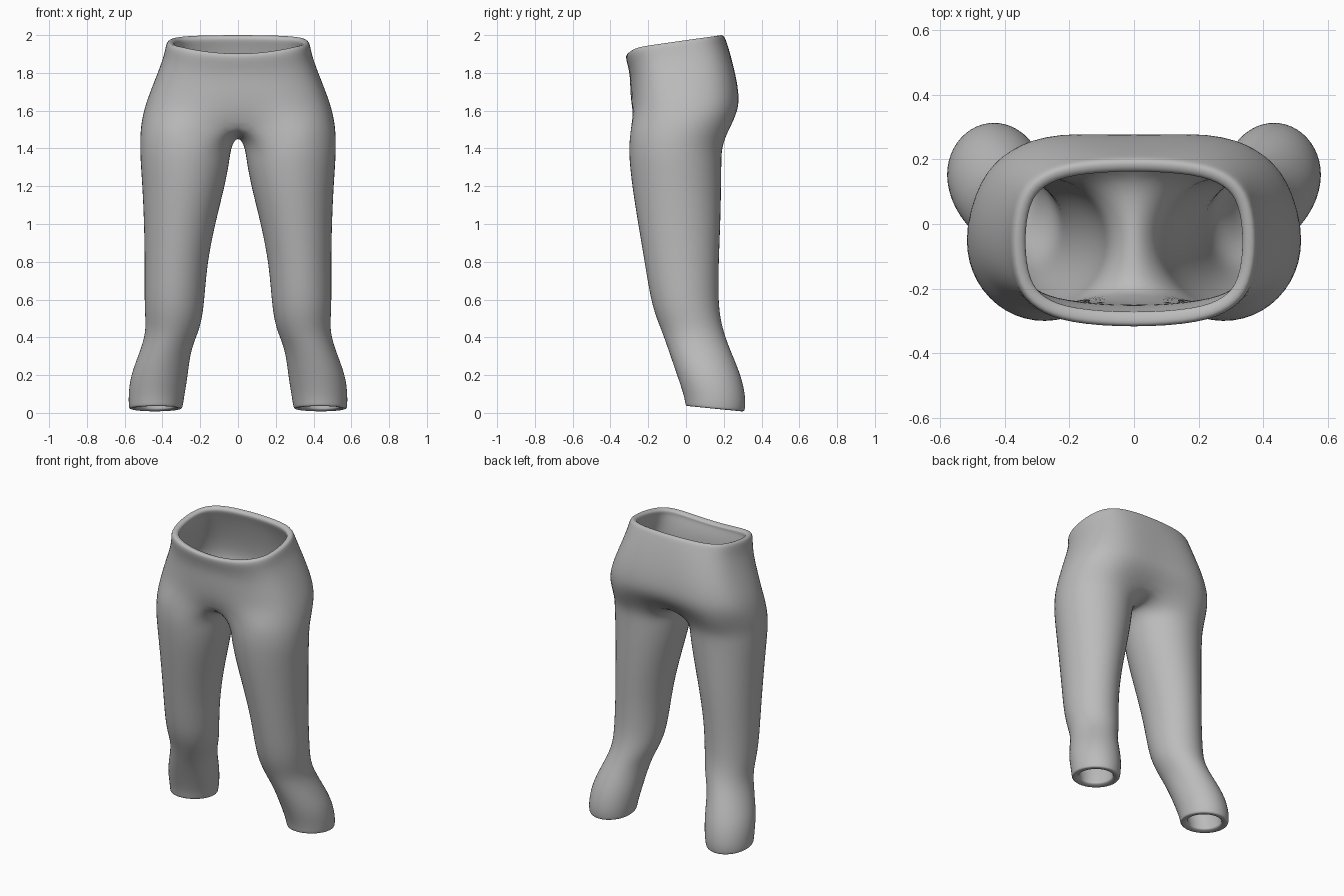
import bpy, bmesh
from math import cos, sin, radians, copysign

cube = bpy.data.objects.get("Cube")
if cube:
    bpy.data.objects.remove(cube, do_unlink=True)

grey = bpy.data.materials.new("cloth_grey")
grey.use_nodes = True
grey.diffuse_color = (0.5, 0.5, 0.5, 1)
grey.node_tree.nodes["Principled BSDF"].inputs["Base Color"].default_value = grey.diffuse_color

SIDES = 12   # points around a leg
HALF = 9     # points of half a hip ring, front centre to back centre


def power(v, e):
    return copysign(abs(v) ** e, v)


def leg_ring(z, inner, outer, front, back, tilt=0.0):
    cx, cy = (inner + outer) / 2, (front + back) / 2
    rx, ry = (outer - inner) / 2 * 1.045, (back - front) / 2 * 1.045
    pts = []
    for i in range(SIDES):
        a = radians(-120 + 30 * i)
        pts.append([cx + rx * cos(a), cy + ry * sin(a), z + tilt * sin(a)])
    return pts


def hip_ring(z, half_width, front, back, square, cleft_front, cleft_back, tilt=0.0, dip=0.0):
    cy, ry = (front + back) / 2, (back - front) / 2 * 1.015
    pts = []
    for i in range(HALF):
        a = radians(-90 + 22.5 * i)
        x = half_width * 1.025 * power(cos(a), square)
        y = cy + ry * power(sin(a), square)
        pts.append([x, y, z + tilt * y])
    pts[0][0] = pts[-1][0] = 0.0
    pts[0][1] += cleft_front
    pts[-1][1] -= cleft_back
    pts[0][2] -= dip
    pts[1][2] -= dip * 0.5
    return pts


# Leg rings, cuff to thigh: height, inner x, outer x, front y, back y, tilt
legs = [leg_ring(*r) for r in (
    (0.018, 0.297, 0.575, 0.0, 0.308, -0.015),
    (0.035, 0.293, 0.578, -0.003, 0.312, -0.014),
    (0.09, 0.284, 0.58, -0.012, 0.316, -0.008),
    (0.2, 0.266, 0.57, -0.047, 0.292),
    (0.34, 0.25, 0.512, -0.095, 0.23),
    (0.44, 0.203, 0.485, -0.13, 0.195),
    (0.56, 0.18, 0.496, -0.18, 0.17),
    (0.78, 0.166, 0.493, -0.216, 0.172),
    (1.0, 0.122, 0.497, -0.253, 0.182),
    (1.2, 0.07, 0.506, -0.285, 0.186),
    (1.33, 0.046, 0.516, -0.299, 0.187),
    (1.415, 0.036, 0.518, -0.302, 0.19))]

# Crotch ring: the thigh outline with its inner points on the centre seam
crotch = leg_ring(1.5, 0.02, 0.517, -0.298, 0.232)
seam = {0: (-0.235, 1.54), 11: (-0.15, 1.48), 10: (-0.03, 1.463),
        9: (0.09, 1.47), 8: (0.18, 1.51)}
for i, (y, z) in seam.items():
    crotch[i] = [0.0, y, z]

# Hip rings up to the waistband
hips = [hip_ring(*r) for r in (
    (1.6, 0.497, -0.3, 0.302, 0.74, 0.02, 0.035),
    (1.7, 0.462, -0.296, 0.298, 0.72, 0.0, 0.028),
    (1.8, 0.422, -0.297, 0.272, 0.7, 0.0, 0.02, 0.04),
    (1.89, 0.39, -0.311, 0.238, 0.68, 0.0, 0.01, 0.1, 0.015),
    (1.945, 0.38, -0.32, 0.212, 0.66, 0.0, 0.0, 0.13, 0.025),
    (1.98, 0.37, -0.313, 0.198, 0.66, 0.0, 0.0, 0.14, 0.035))]

# Skin the rings of the left half
bm = bmesh.new()
rings = [[bm.verts.new(p) for p in ring] for ring in legs + [crotch] + hips]
for low, high in zip(rings, rings[1:]):
    closed = len(high) == SIDES
    for i in range(SIDES if closed else HALF - 1):
        j = (i + 1) % SIDES
        bm.faces.new((low[i], low[j], high[j], high[i]))
for f in bm.faces:
    f.smooth = True
mesh = bpy.data.meshes.new("trousers")
bm.to_mesh(mesh)
bm.free()
mesh.materials.append(grey)
trousers = bpy.data.objects.new("trousers", mesh)
bpy.context.collection.objects.link(trousers)

# Mirror to the right half, give the cloth thickness, then smooth
mirror = trousers.modifiers.new("mirror", 'MIRROR')
mirror.use_clip = True
mirror.merge_threshold = 0.001
shell = trousers.modifiers.new("thickness", 'SOLIDIFY')
shell.thickness = 0.046
shell.offset = -1
smooth = trousers.modifiers.new("smooth", 'SUBSURF')
smooth.levels = smooth.render_levels = 2
